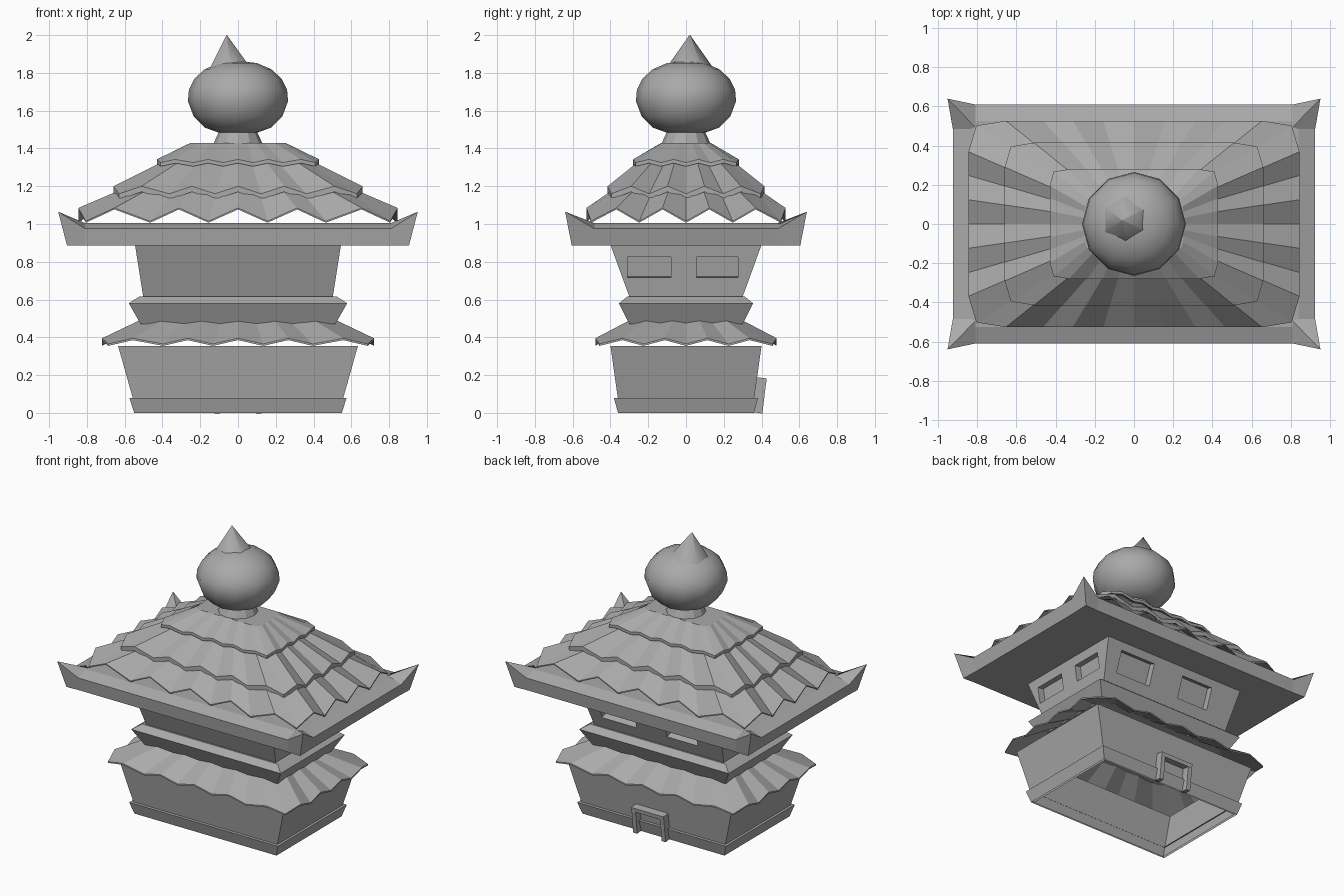
import bpy, bmesh, math
from mathutils import Matrix

if "Cube" in bpy.data.objects:
    bpy.data.objects.remove(bpy.data.objects["Cube"], do_unlink=True)

# One stone colour for everything
STONE = (0.4, 0.4, 0.4, 1)
stone = bpy.data.materials.new("grey_stone")
stone.use_nodes = True
stone.diffuse_color = STONE
stone.node_tree.nodes["Principled BSDF"].inputs["Base Color"].default_value = STONE


def finish(name, bm):
    bmesh.ops.recalc_face_normals(bm, faces=bm.faces)
    mesh = bpy.data.meshes.new(name)
    bm.to_mesh(mesh)
    bm.free()
    mesh.materials.append(stone)
    obj = bpy.data.objects.new(name, mesh)
    bpy.context.collection.objects.link(obj)
    return obj


def loft(name, rings, bottom=False, top=False):
    """Bridge rings of equal point count, optionally closing the ends."""
    bm = bmesh.new()
    loops = [[bm.verts.new(p) for p in ring] for ring in rings]
    n = len(rings[0])
    for a, b in zip(loops, loops[1:]):
        for i in range(n):
            j = (i + 1) % n
            bm.faces.new((a[i], a[j], b[j], b[i]))
    if bottom:
        bm.faces.new(loops[0][::-1])
    if top:
        bm.faces.new(loops[-1])
    return finish(name, bm)


def mirror_quadrant(points):
    """Mirror first-quadrant points (x, y, z) into a full counterclockwise ring."""
    out = []
    for sx, sy in ((1, 1), (-1, 1), (-1, -1), (1, -1)):
        order = points if sx == sy else points[::-1]
        out += [(sx * x, sy * y, z) for x, y, z in order]
    return list(dict.fromkeys(out))


def storey(name, levels, **caps):
    return loft(name, [mirror_quadrant([lv]) for lv in levels], **caps)


def block(name, centre, size, rotation):
    bm = bmesh.new()
    matrix = Matrix.Translation(centre) @ rotation @ Matrix.Diagonal((*size, 1))
    bmesh.ops.create_cube(bm, size=1, matrix=matrix)
    return finish(name, bm)


def turned(name, profile, sides=12, **caps):
    rings = [[(r * math.cos(math.tau * i / sides), r * math.sin(math.tau * i / sides), z)
              for i in range(sides)] for r, z in profile]
    return loft(name, rings, **caps)


# Fluted roofs: alternate low and high points around a chamfered rectangle
FLUTES = [(1, 0), (1, .235), (1, .47), (1, .70), (.953, .953),
          (.774, 1), (.55, 1), (.37, 1), (.185, 1), (0, 1)]


def fluted_ring(x, y, low, high):
    return mirror_quadrant([(x * u, y * v, high if i % 2 else low)
                            for i, (u, v) in enumerate(FLUTES)])


def fluted_roof(name, outer, inner, thick, top=False):
    def lower(spec):
        x, y, low, high = spec
        return fluted_ring(x, y, low - thick, high - thick)
    rings = [lower(inner), lower(outer), fluted_ring(*outer), fluted_ring(*inner)]
    return loft(name, rings, top=top)


# Lower storey, open underneath
storey("base_skirt", [(.55, .36, 0), (.575, .382, .08), (.55, .36, .08)])
storey("lower_walls", [(.535, .35, 0), (.635, .40, .355)])
fluted_roof("lower_roof", (.72, .48, .365, .395), (.50, .28, .485, .50), .01)

# Upper storey with its flared collar
upper = storey("upper_walls", [(.515, .30, .47), (.578, .355, .58), (.525, .312, .615),
                               (.502, .30, .615), (.546, .402, .895)],
               bottom=True, top=True)

# Window recesses: two on the back, two on each end
SIDE_LEAN, BACK_LEAN = math.atan(.044 / .28), math.atan(.102 / .28)
cutters = []
for x, width in ((.285, .27), (-.205, .24)):
    cutters.append(block("back_window_cutter", (x, .355, .765), (width, .09, .15),
                         Matrix.Rotation(-BACK_LEAN, 4, "X")))
for side in (1, -1):
    for y, width in ((-.195, .23), (.165, .22)):
        cutters.append(block("end_window_cutter", (side * .526, y, .77), (.09, width, .11),
                             Matrix.Rotation(side * SIDE_LEAN, 4, "Y")))
bpy.context.view_layer.objects.active = upper
for cutter in cutters:
    cutter.hide_render = True
    mod = upper.modifiers.new("window", "BOOLEAN")
    mod.operation, mod.solver, mod.object = "DIFFERENCE", "EXACT", cutter
    bpy.ops.object.modifier_apply(modifier=mod.name)
    bpy.data.objects.remove(cutter, do_unlink=True)

# Door frame on the back
lean = Matrix.Rotation(-math.atan(.12), 4, "X")
for side, label in ((1, "left"), (-1, "right")):
    block("door_post_" + label, (side * .11, .388, .092), (.03, .055, .185), lean)
block("door_lintel", (0, .397, .172), (.25, .058, .028), lean)


# Eave tray with upswept corner horns
def eave_ring(x, y, z, corner):
    return mirror_quadrant([(x, .485, z), corner, (.81, y, z)])


loft("eave_tray", [
    eave_ring(.90, .60, .885, (.905, .605, .885)),
    eave_ring(.925, .61, .975, (.952, .64, 1.065)),
    eave_ring(.84, .525, 1.005, (.81, .495, 1.0)),
], bottom=True, top=True)

# Three overlapping tiers of the upper roof
fluted_roof("roof_tier_low", (.845, .527, 1.015, 1.085), (.60, .375, 1.18, 1.19), .008)
fluted_roof("roof_tier_middle", (.66, .415, 1.16, 1.20), (.38, .24, 1.325, 1.34), .03)
fluted_roof("roof_tier_top", (.43, .28, 1.325, 1.342), (.25, .13, 1.43, 1.43), .02, top=True)

# Finial: neck, rounded bulb and a slightly leaning spike
turned("finial_neck", [(.13, 1.425), (.10, 1.49)], top=True)
bulb = turned("finial_bulb", [(.10, 1.483), (.175, 1.51), (.235, 1.57), (.265, 1.65),
                              (.26, 1.71), (.23, 1.77), (.175, 1.82), (.10, 1.852),
                              (.03, 1.86)], bottom=True, top=True)
spike_base = [(-.04 + .125 * math.cos(math.radians(30 + 60 * i)),
               .02 + .125 * math.sin(math.radians(30 + 60 * i)), 1.825) for i in range(6)]
spike_tip = [(-.06 + .002 * math.cos(math.radians(30 + 60 * i)),
              .02 + .002 * math.sin(math.radians(30 + 60 * i)), 2.0) for i in range(6)]
spike = loft("finial_spike", [spike_base, spike_tip], bottom=True, top=True)

bpy.ops.object.select_all(action="DESELECT")
for obj in (bulb, spike):
    obj.select_set(True)
bpy.context.view_layer.objects.active = bulb
bpy.ops.object.shade_smooth_by_angle(angle=math.radians(65))
